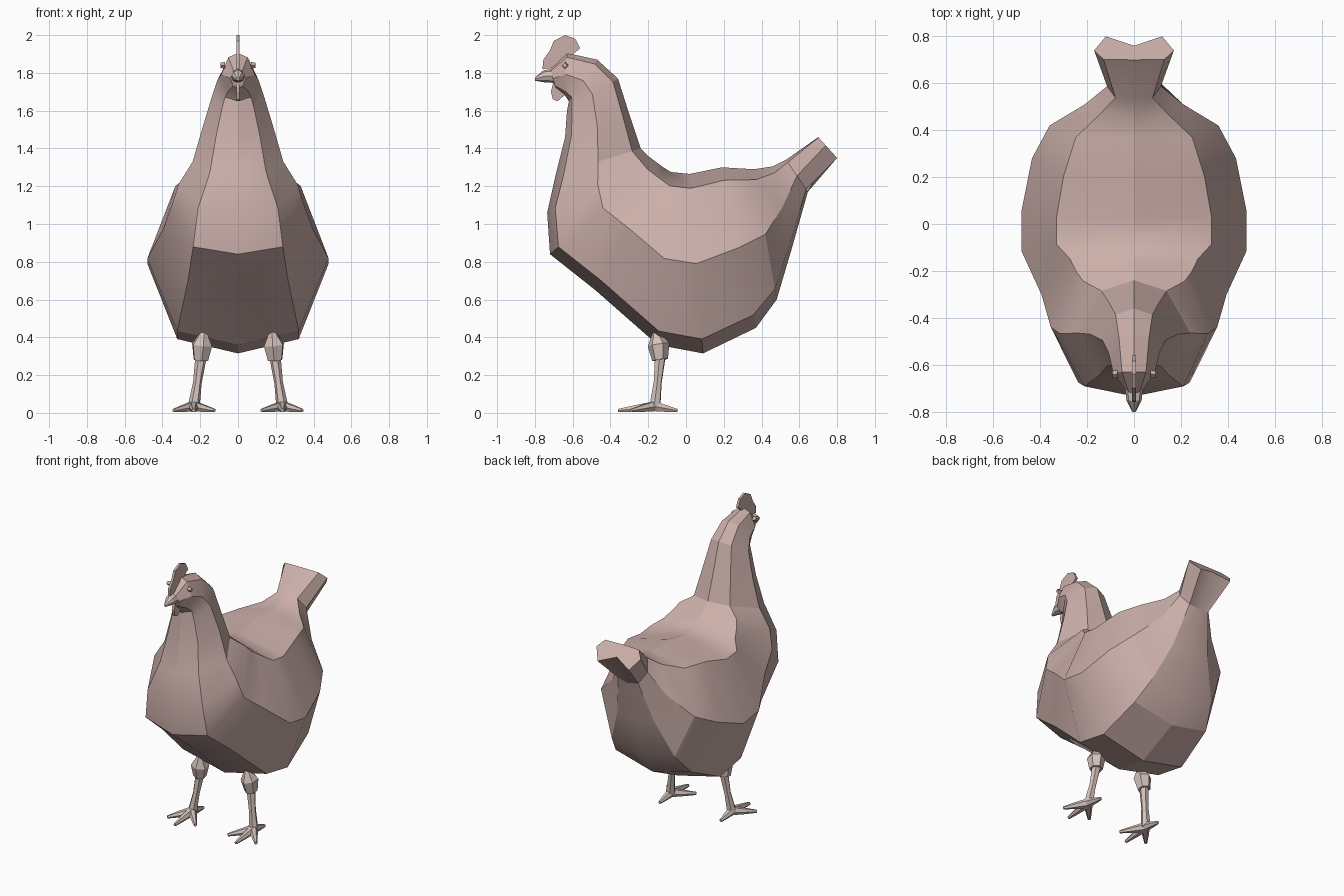
import bpy, math
from mathutils import Vector

if "Cube" in bpy.data.objects:
    bpy.data.objects.remove(bpy.data.objects["Cube"])


def material(name, rgb):
    m = bpy.data.materials.new(name)
    m.diffuse_color = (*rgb, 1)
    m.use_nodes = True
    m.node_tree.nodes["Principled BSDF"].inputs["Base Color"].default_value = m.diffuse_color
    return m


FEATHER = material("feather", (0.60, 0.43, 0.40))
LIGHT = material("skin", (0.66, 0.54, 0.50))


def loft(name, rings, mat, smooth=25):
    """Skin equal-length rings with quads and cap both ends."""
    n = len(rings[0])
    verts = [p for r in rings for p in r]
    faces = [(i * n + j, i * n + (j + 1) % n, (i + 1) * n + (j + 1) % n, (i + 1) * n + j)
             for i in range(len(rings) - 1) for j in range(n)]
    faces += [tuple(range(n))[::-1], tuple(range(len(verts) - n, len(verts)))]
    me = bpy.data.meshes.new(name)
    me.from_pydata(verts, [], faces)
    me.materials.append(mat)
    ob = bpy.data.objects.new(name, me)
    bpy.context.collection.objects.link(ob)
    bpy.ops.object.select_all(action='DESELECT')
    bpy.context.view_layer.objects.active = ob
    ob.select_set(True)
    bpy.ops.object.mode_set(mode='EDIT')
    bpy.ops.mesh.select_all(action='SELECT')
    bpy.ops.mesh.normals_make_consistent(inside=False)
    bpy.ops.object.mode_set(mode='OBJECT')
    bpy.ops.object.shade_smooth_by_angle(angle=math.radians(smooth))
    return ob


def section(top, bottom, half):
    """Mirrored ring; half lists (x, fraction from top to bottom)."""
    pts = list(half) + [(-x, t) for x, t in half[-2:0:-1]]
    return [(x, top[0] + (bottom[0] - top[0]) * t, top[1] + (bottom[1] - top[1]) * t)
            for x, t in pts]


def tube(name, pts, radii, mat, sides=6):
    """Tapered limb through a few points."""
    pts = [Vector(p) for p in pts]
    q = (pts[-1] - pts[0]).to_track_quat('Z', 'Y')
    rings = [[p + q @ Vector((r * math.cos(a), r * math.sin(a), 0))
              for a in (2 * math.pi * k / sides for k in range(sides))]
             for p, r in zip(pts, radii)]
    return loft(name, rings, mat)


def plate(name, outline, thick, mat):
    """Thin upright sheet from a (y, z) outline."""
    return loft(name, [[(x, y, z) for y, z in outline] for x in (-thick, thick)], mat)


# Head, neck and body in one skin: top, bottom, half width
neck = [((-.72, 1.82), (-.69, 1.72), .04),
        ((-.63, 1.905), (-.64, 1.68), .088),
        ((-.47, 1.87), (-.62, 1.65), .11),
        ((-.36, 1.77), (-.63, 1.60), .135),
        ((-.30, 1.58), (-.64, 1.46), .185),
        ((-.24, 1.40), (-.69, 1.26), .24)]
trunk = [((-.20, 1.36), (-.735, 1.06), .315),
         ((-.16, 1.33), (-.72, .84), .355),
         ((-.12, 1.30), (-.48, .65), .395),
         ((-.08, 1.275), (-.15, .36), .48),
         ((.02, 1.265), (.09, .315), .48),
         ((.19, 1.30), (.37, .45), .435),
         ((.36, 1.29), (.48, .60), .36),
         ((.46, 1.305), (.56, .87), .21),
         ((.53, 1.34), (.645, 1.17), .115)]
rings = [section(t, b, [(0, 0), (.58 * w, .1), (w, .5), (.62 * w, .9), (0, 1)])
         for t, b, w in neck]
rings += [section(t, b, [(0, 0), (.69 * w, .08), (w, .5), (.67 * w, .92), (0, 1)])
          for t, b, w in trunk]
# Flared tail end with a notch underneath
rings.append(section((.70, 1.46), (.80, 1.35),
                     [(0, 0), (.13, .02), (.17, .4), (.12, 1), (0, .6)]))
loft("body", rings, FEATHER)

# Comb and wattle
plate("comb", [(-.76, 1.82), (-.755, 1.87), (-.72, 1.92), (-.70, 1.97), (-.64, 2.0),
               (-.585, 1.98), (-.56, 1.93), (-.61, 1.89), (-.67, 1.83)], .008, FEATHER)
plate("wattle", [(-.70, 1.76), (-.715, 1.70), (-.705, 1.66), (-.68, 1.65),
                 (-.645, 1.68), (-.63, 1.76)], .009, FEATHER)

# Beak
tube("beak", [(0, -.66, 1.785), (0, -.75, 1.782), (0, -.80, 1.766)],
     [.04, .033, .008], LIGHT, 8)

for s, side in ((1, "left"), (-1, "right")):
    # Eye
    tube(side + "_eye", [(s * .07, -.64, 1.84), (s * .092, -.642, 1.84)],
         [.018, .014], FEATHER, 4)
    # Thigh and shank
    tube(side + "_thigh", [(s * .18, -.16, .44), (s * .19, -.145, .36), (s * .197, -.137, .28)],
         [.012, .058, .042], LIGHT)
    tube(side + "_shank", [(s * .197, -.137, .29), (s * .215, -.15, .16), (s * .235, -.165, .03)],
         [.03, .023, .032], LIGHT)
    # Three front toes and one back toe
    for i, (x, y) in enumerate([(.235, -.36), (.34, -.29), (.125, -.29), (.235, -.045)]):
        hip = Vector((s * .235, -.17, .035))
        tip = Vector((s * x, y, .012))
        tube(f"{side}_toe_{i + 1}", [hip, hip.lerp(tip, .55), tip],
             [.03, .02, .01], LIGHT)
